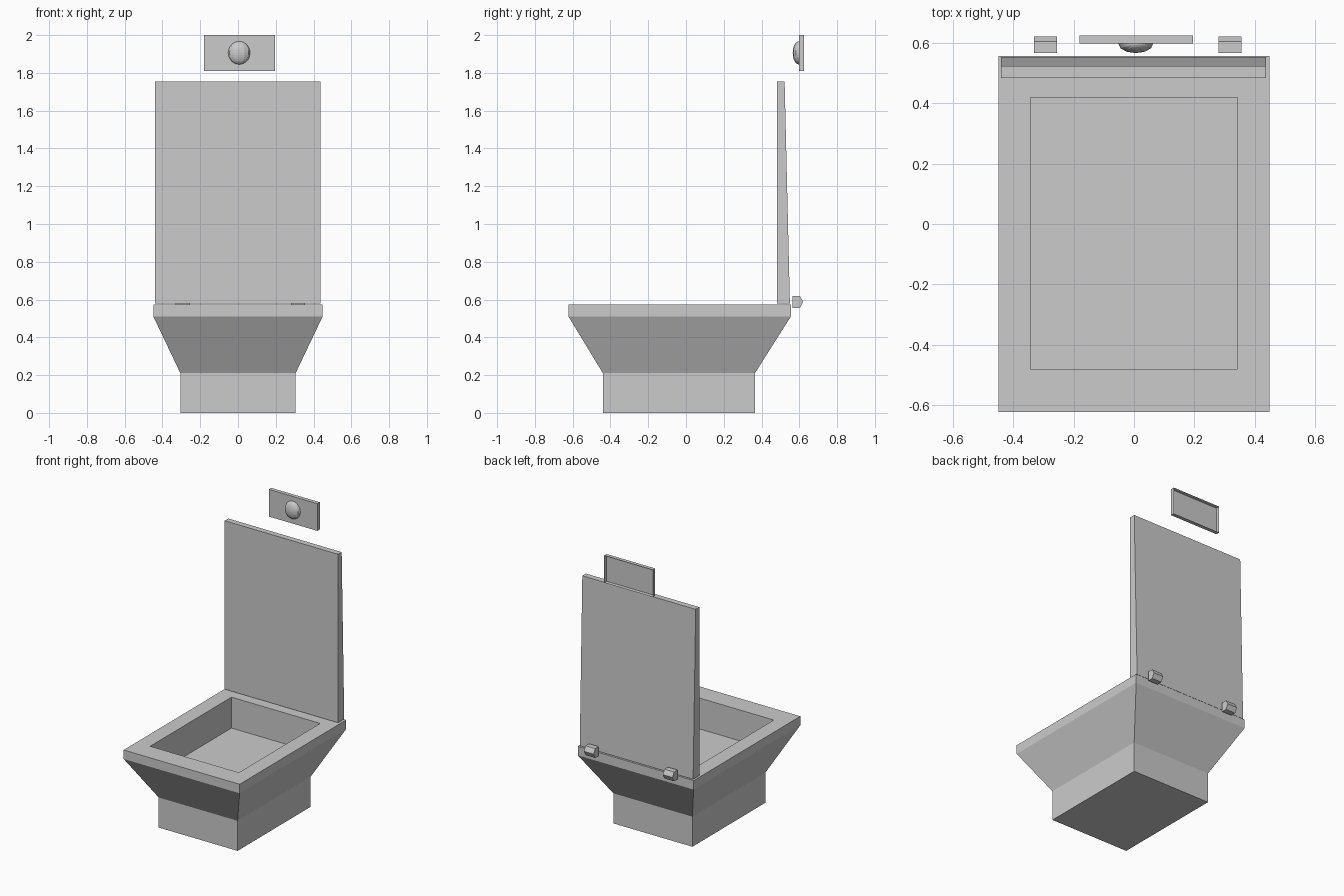
import bpy, bmesh
from mathutils import Matrix

if "Cube" in bpy.data.objects:
    bpy.data.objects.remove(bpy.data.objects["Cube"])


def finish(name, bm):
    bmesh.ops.recalc_face_normals(bm, faces=bm.faces)
    me = bpy.data.meshes.new(name)
    bm.to_mesh(me)
    bm.free()
    ob = bpy.data.objects.new(name, me)
    bpy.context.collection.objects.link(ob)
    return ob


def loft(name, rings, cap_start=True, cap_end=True):
    """Skin a list of equal-length point loops."""
    bm = bmesh.new()
    loops = [[bm.verts.new(p) for p in ring] for ring in rings]
    for a, b in zip(loops, loops[1:]):
        n = len(a)
        for i in range(n):
            j = (i + 1) % n
            bm.faces.new((a[i], a[j], b[j], b[i]))
    if cap_start:
        bm.faces.new(loops[0][::-1])
    if cap_end:
        bm.faces.new(loops[-1])
    return finish(name, bm)


def rect(hx, y0, y1, z):
    return [(-hx, y0, z), (hx, y0, z), (hx, y1, z), (-hx, y1, z)]


def extrude_x(name, profile, x0, x1):
    return loft(name, [[(x, y, z) for y, z in profile] for x in (x0, x1)])


# Bowl: foot, flare, rim, then down into the square basin
loft("bowl", [
    rect(0.305, -0.44, 0.365, 0.0),
    rect(0.305, -0.44, 0.365, 0.21),
    rect(0.448, -0.622, 0.555, 0.51),
    rect(0.448, -0.622, 0.555, 0.573),
    rect(0.343, -0.48, 0.418, 0.573),
    rect(0.343, -0.48, 0.418, 0.357),
])

# Raised lid, tapering toward the top
extrude_x("lid", [(0.482, 0.578), (0.55, 0.578), (0.522, 1.755), (0.482, 1.755)],
          -0.44, 0.436)

# Hinges with a pointed back
hinge = [(0.565, 0.555), (0.603, 0.555), (0.62, 0.588), (0.603, 0.62), (0.565, 0.62)]
for side, x in (("left", -0.33), ("right", 0.28)):
    extrude_x("hinge_" + side, hinge, x, x + 0.075)

# Flush plate: shell open at the back
plate = [[(x, y, z) for x, z in ((-0.18, 1.81), (0.195, 1.81), (0.195, 2.0), (-0.18, 2.0))]
         for y in (0.597, 0.624)]
loft("flush_plate", plate, cap_end=False)

# Flush button: front half of a flattened sphere
bm = bmesh.new()
bmesh.ops.create_uvsphere(bm, u_segments=12, v_segments=16, radius=1.0)
bmesh.ops.bisect_plane(bm, geom=bm.verts[:] + bm.edges[:] + bm.faces[:], dist=1e-4,
                       plane_co=(0, 0, 0), plane_no=(0, 1, 0), clear_outer=True)
bm.transform(Matrix.Translation((0.006, 0.597, 1.906)) @ Matrix.Diagonal((0.058, 0.032, 0.061, 1)))
finish("flush_button", bm)
